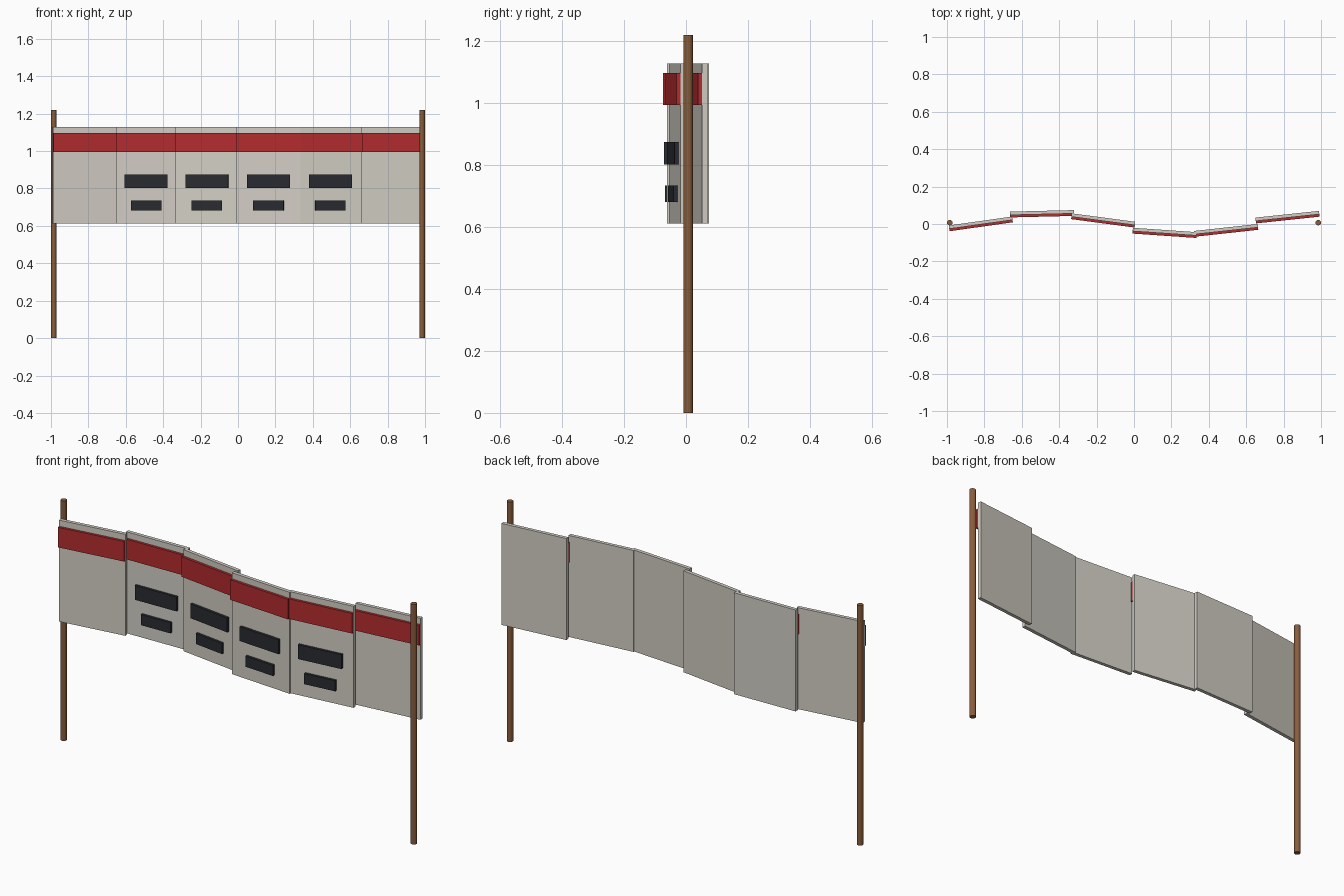
import bpy, math
from mathutils import Matrix

if "Cube" in bpy.data.objects:
    bpy.data.objects.remove(bpy.data.objects["Cube"])


def material(name, rgb):
    m = bpy.data.materials.new(name)
    m.diffuse_color = (*rgb, 1)
    m.use_nodes = True
    m.node_tree.nodes["Principled BSDF"].inputs["Base Color"].default_value = m.diffuse_color
    return m


CLOTH = material("cloth", (0.65, 0.62, 0.56))
RED = material("red", (0.45, 0.025, 0.028))
DARK = material("dark", (0.022, 0.024, 0.03))
WOOD = material("wood", (0.25, 0.11, 0.045))

OFFSET_Y = 0.007      # centre line of the wave


def box(name, frame, size, loc, mat):
    """Box of a given size, placed in a panel's rotated frame."""
    bpy.ops.mesh.primitive_cube_add(size=1)
    o = bpy.context.object
    o.name = name
    o.data.transform(Matrix.Diagonal((*size, 1)))
    o.matrix_world = frame @ Matrix.Translation(loc)
    o.data.materials.append(mat)


# Two round poles
for side, x in (("left", -0.985), ("right", 0.985)):
    bpy.ops.mesh.primitive_cylinder_add(vertices=12, radius=0.015, depth=1.22,
                                        location=(x, OFFSET_Y, 0.61))
    pole = bpy.context.object
    pole.name = f"pole_{side}"
    pole.data.materials.append(WOOD)

# Six overlapping banner panels following a wave
for k in range(6):
    phase = 1.4 * k
    x = (k - 2.5) * 0.328
    y = OFFSET_Y + 0.055 * math.sin(phase)
    frame = (Matrix.Translation((x, y, 0))
             @ Matrix.Rotation(0.14 * math.cos(phase), 4, 'Z'))
    box(f"banner_panel_{k}", frame, (0.342, 0.018, 0.516), (0, 0, 0.87), CLOTH)
    box(f"red_stripe_{k}", frame, (0.342, 0.014, 0.102), (0, -0.015, 1.046), RED)
    # Dark bars on the four middle panels
    if 0 < k < 5:
        box(f"upper_bar_{k}", frame, (0.23, 0.014, 0.073), (0, -0.015, 0.838), DARK)
        box(f"lower_bar_{k}", frame, (0.163, 0.014, 0.054), (0, -0.015, 0.708), DARK)
